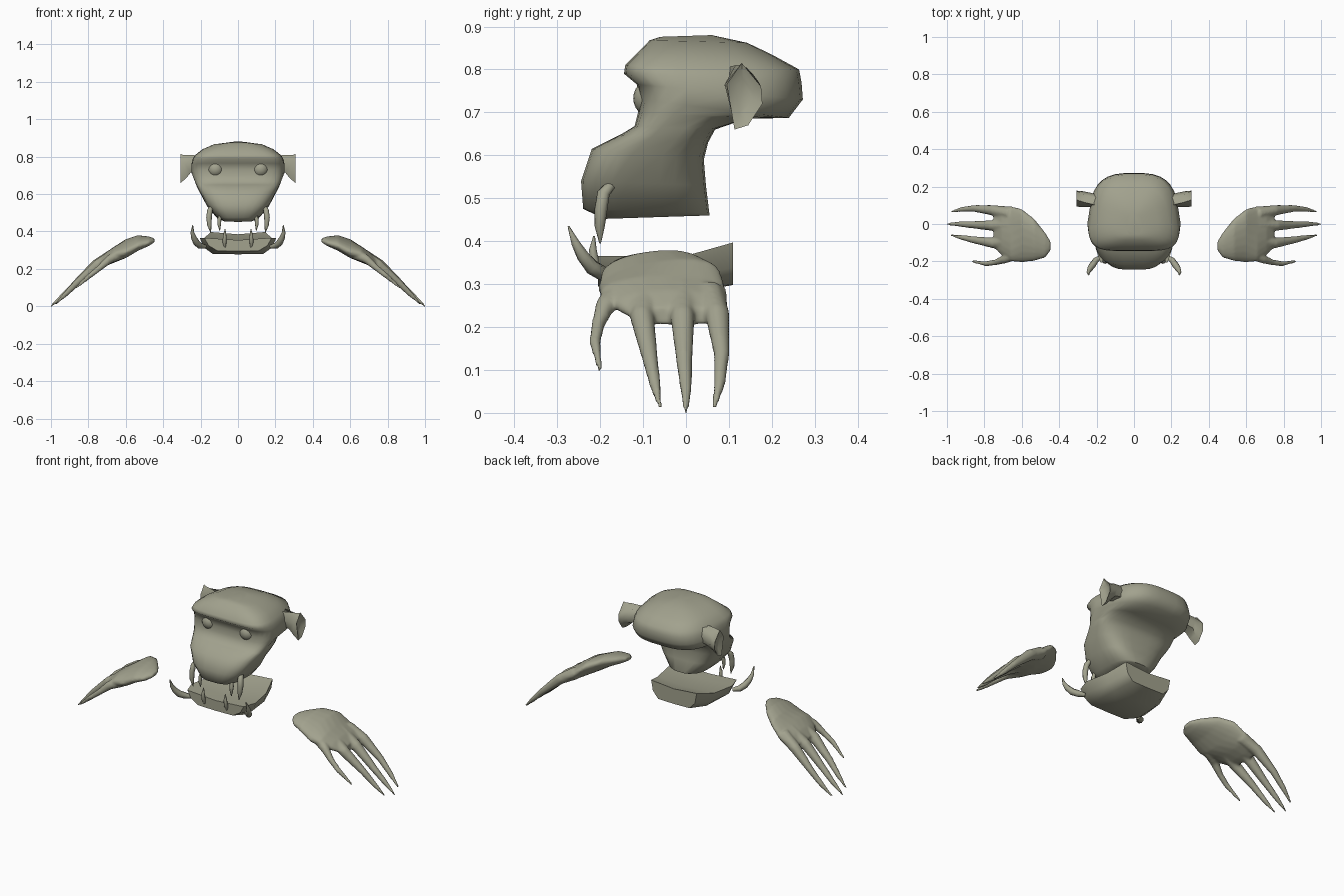
import bpy, bmesh, math
from mathutils import Vector

if "Cube" in bpy.data.objects:
    bpy.data.objects.remove(bpy.data.objects["Cube"])

mat = bpy.data.materials.new("olive grey")
mat.diffuse_color = (0.36, 0.36, 0.27, 1)
mat.use_nodes = True
mat.node_tree.nodes["Principled BSDF"].inputs["Base Color"].default_value = mat.diffuse_color


def loft(bm, rings):
    """Skin a list of equal-length rings and cap both ends."""
    vs = [[bm.verts.new(p) for p in r] for r in rings]
    n = len(vs[0])
    for a, b in zip(vs, vs[1:]):
        for i in range(n):
            j = (i + 1) % n
            bm.faces.new((a[i], a[j], b[j], b[i]))
    bm.faces.new(vs[0][::-1])
    bm.faces.new(vs[-1])


def tube(bm, path, radii, n=8):
    """Tapered round tube through the path points."""
    pts = [Vector(p) for p in path]
    rings = []
    for i, (p, r) in enumerate(zip(pts, radii)):
        d = (pts[min(i + 1, len(pts) - 1)] - pts[max(i - 1, 0)]).normalized()
        u = d.cross(Vector((0.1, 1, 0.05))).normalized()
        v = d.cross(u)
        rings.append([p + r * (u * math.cos(t) + v * math.sin(t))
                      for t in (2 * math.pi * k / n for k in range(n))])
    loft(bm, rings)


def finish(name, bm, mirror=True, angle=40, remesh=0):
    bmesh.ops.recalc_face_normals(bm, faces=bm.faces)
    me = bpy.data.meshes.new(name)
    bm.to_mesh(me)
    bm.free()
    ob = bpy.data.objects.new(name, me)
    bpy.context.collection.objects.link(ob)
    me.materials.append(mat)
    bpy.ops.object.select_all(action='DESELECT')
    ob.select_set(True)
    bpy.context.view_layer.objects.active = ob
    if remesh:
        m = ob.modifiers.new("fuse", 'REMESH')
        m.mode, m.voxel_size, m.use_smooth_shade = 'VOXEL', remesh, True
        m = ob.modifiers.new("soften", 'SMOOTH')
        m.factor, m.iterations = 0.5, 4
    else:
        bpy.ops.object.shade_smooth_by_angle(angle=math.radians(angle))
    if mirror:
        m = ob.modifiers.new("mirror", 'MIRROR')
        m.use_mirror_merge = False
    return ob


def sgnpow(v, e):
    return math.copysign(abs(v) ** e, v)


# Head: stacked rounded-square rings
# (z front, z back, y front, y back, half width, front squareness)
LEVELS = [
    (.452, .46, -.19, .055, .075, .62), (.475, .465, -.24, .055, .11, .62),
    (.54, .53, -.245, .047, .165, .62), (.615, .59, -.22, .042, .20, .62),
    (.65, .63, -.15, .052, .22, .55), (.668, .66, -.12, .068, .23, .5),
    (.70, .685, -.112, .14, .242, .48), (.73, .687, -.108, .24, .25, .45),
    (.765, .73, -.115, .273, .25, .42), (.79, .77, -.145, .27, .245, .42),
    (.81, .80, -.142, .264, .232, .42), (.842, .835, -.11, .20, .19, .5),
    (.868, .862, -.085, .143, .13, .55), (.876, .88, -.06, .06, .04, .6)]
bm = bmesh.new()
rings = []
for zf, zb, yf, yb, w, e in LEVELS:
    ring = []
    for k in range(28):
        t = 2 * math.pi * (k + .5) / 28
        s = sgnpow(math.sin(t), .62 if math.sin(t) > 0 else e)
        x = sgnpow(math.cos(t), .62 if math.sin(t) > 0 else e)
        f = (s + 1) / 2
        if zf > .69 and s > 0:      # skull narrows to the back
            x *= 1 - .2 * f * f
        ring.append((w * x, yf + (yb - yf) * f, zf + (zb - zf) * f))
    rings.append(ring)
loft(bm, rings)
finish("head", bm, mirror=False, angle=62)

# Ears: short stem flaring to a blade
bm = bmesh.new()
ear = []
for x, tilt, pts in (
        (.20, 0, ((.09, .76), (.10, .805), (.14, .805), (.16, .77), (.155, .73), (.11, .725))),
        (.255, .1, ((.09, .765), (.115, .81), (.155, .79), (.172, .75), (.16, .72), (.105, .715))),
        (.285, .15, ((.09, .765), (.125, .81), (.17, .77), (.177, .735), (.15, .695), (.11, .685))),
        (.307, .01, ((.095, .765), (.13, .815), (.175, .76), (.178, .72), (.145, .67), (.113, .66)))):
    ear.append([(x + tilt * (z - .74), y, z) for y, z in pts])
# shallow cup in the outer face
ear.append([(.292, .135 + (p[1] - .135) * .5, .74 + (p[2] - .74) * .5) for p in ear[-1]])
loft(bm, ear)
finish("ears", bm, angle=50)

# Eyes
bm = bmesh.new()
bmesh.ops.create_uvsphere(bm, u_segments=20, v_segments=12, radius=.045)
bmesh.ops.translate(bm, verts=bm.verts, vec=(.12, -.078, .733))
finish("eyes", bm, angle=60)

# Upper fangs and small upper teeth
bm = bmesh.new()
tube(bm, [(.135, -.155, .528), (.143, -.175, .53), (.15, -.192, .512),
          (.155, -.198, .475), (.153, -.201, .435), (.146, -.2, .395)],
     (.006, .012, .015, .015, .012, .002))
finish("upper_fangs", bm, angle=60)
bm = bmesh.new()
tube(bm, [(.095, -.195, .49), (.10, -.2, .46), (.10, -.203, .435), (.098, -.2, .405)],
     (.009, .011, .009, .002))
finish("upper_teeth", bm, angle=60)

# Lower jaw: scoop with a dished top (y, top width, top z, bottom width, bottom z)
bm = bmesh.new()
jaw = []
for y, wt, zt, wb, zb in ((-.205, .18, .366, .11, .297), (-.13, .205, .366, .135, .28),
                          (.0, .18, .366, .13, .28), (.11, .145, .397, .10, .30)):
    wm, zm = wt * .5 + wb * .5, zt * .4 + zb * .6
    jaw.append([(-wt, y, zt), (-wm - .012, y, zm), (-wb, y, zb), (0, y, zb - .002),
                (wb, y, zb), (wm + .012, y, zm), (wt, y, zt), (0, y, zt - .012)])
loft(bm, jaw)
finish("lower_jaw", bm, mirror=False, angle=50)

# Lower tusks and small lower teeth
bm = bmesh.new()
tube(bm, [(.175, -.175, .318), (.205, -.195, .325), (.222, -.22, .34),
          (.236, -.24, .365), (.244, -.257, .395), (.242, -.274, .435)],
     (.010, .017, .018, .015, .010, .002))
finish("lower_tusks", bm, angle=60)
bm = bmesh.new()
tube(bm, [(.07, -.2, .315), (.072, -.212, .345), (.071, -.217, .38), (.069, -.214, .412)],
     (.005, .011, .009, .002))
finish("lower_teeth", bm, angle=60)

# Hands: flattened palm (x, y min, y max, z centre, half thickness) fused with four fingers
bm = bmesh.new()
rings = []
for x, y0, y1, zc, h in ((.447, -.145, -.09, .362, .010), (.475, -.18, -.045, .357, .023),
                         (.535, -.198, .03, .343, .038), (.60, -.205, .08, .31, .046),
                         (.66, -.20, .097, .277, .043), (.71, -.165, .098, .25, .036),
                         (.75, -.125, .095, .225, .022)):
    ring = []
    for k in range(20):
        t = 2 * math.pi * k / 20
        y = (y0 + y1) / 2 + (y1 - y0) / 2 * sgnpow(math.cos(t), .92)
        tilt = .14 * (y + .05) * (x < .65)      # thumb side sits lower
        ring.append((x, y, zc + h * math.sin(t) + tilt))
    rings.append(ring)
loft(bm, rings)
FINGERS = [
    [(.66, .055, .28), (.75, .073, .228), (.85, .083, .138), (.92, .078, .067), (.98, .065, .008)],
    [(.66, -.005, .28), (.76, -.008, .222), (.87, -.004, .118), (.94, 0, .053), (1.003, 0, -.003)],
    [(.66, -.09, .275), (.75, -.102, .222), (.86, -.084, .127), (.92, -.072, .066), (.98, -.06, .01)]]
for path in FINGERS:
    tube(bm, path, (.034, .029, .019, .014, .005), 10)
tube(bm, [(.63, -.16, .28), (.69, -.188, .25), (.74, -.205, .205),
          (.79, -.212, .165), (.868, -.2, .098)], (.032, .023, .016, .014, .006), 10)
finish("hands", bm, remesh=.007)
